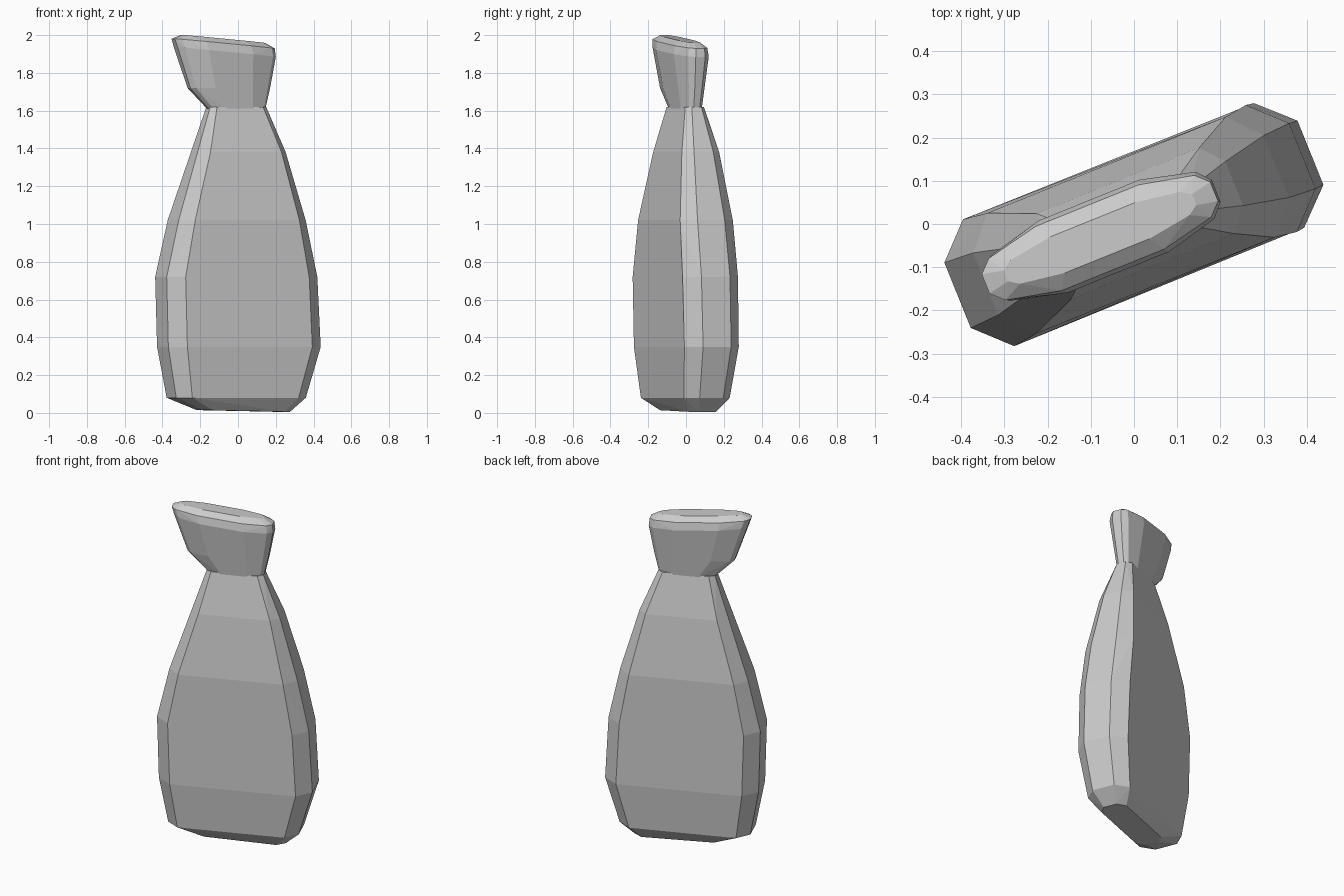
import bpy, bmesh
from math import radians
from mathutils import Matrix, Vector

if "Cube" in bpy.data.objects:
    bpy.data.objects.remove(bpy.data.objects["Cube"], do_unlink=True)

grey = bpy.data.materials.new("plain grey")
grey.use_nodes = True
grey.diffuse_color = (0.6, 0.6, 0.6, 1)
grey.node_tree.nodes["Principled BSDF"].inputs["Base Color"].default_value = (0.6, 0.6, 0.6, 1)

TURN = Matrix.Rotation(radians(22), 4, 'Z')


def faceted_hull(name, sections, corners):
    """Wrap flat facets round sections of (height, left end, right end, half depth, tilt)."""
    bm = bmesh.new()
    for z, low, high, depth, tilt in sections:
        mid, half = (low + high) / 2, (high - low) / 2
        for a, b in corners:
            for sx in (-1, 1):
                for sy in (-1, 1):
                    u = mid + sx * a * half
                    bm.verts.new(TURN @ Vector((u, sy * b * depth, z - tilt * (u - mid))))
    hull = bmesh.ops.convex_hull(bm, input=bm.verts)
    loose = {v for v in hull["geom_interior"] + hull["geom_unused"]
             if isinstance(v, bmesh.types.BMVert)}
    bmesh.ops.delete(bm, geom=list(loose), context='VERTS')
    bmesh.ops.dissolve_limit(bm, angle_limit=radians(3), verts=bm.verts, edges=bm.edges)
    bmesh.ops.recalc_face_normals(bm, faces=bm.faces)
    mesh = bpy.data.meshes.new(name)
    bm.to_mesh(mesh)
    bm.free()
    mesh.materials.append(grey)
    obj = bpy.data.objects.new(name, mesh)
    bpy.context.collection.objects.link(obj)
    return obj


# Full sack body, rounded at the base and narrowing to the tie
faceted_hull("sack_body", [
    (0.01, -0.22, 0.28, 0.08, 0.02),
    (0.08, -0.38, 0.36, 0.135, 0),
    (0.35, -0.43, 0.44, 0.16, 0),
    (0.72, -0.44, 0.42, 0.163, 0),
    (1.02, -0.37, 0.355, 0.155, 0),
    (1.38, -0.245, 0.25, 0.11, 0),
    (1.62, -0.17, 0.15, 0.055, 0),
], [(1, 0.5), (0.82, 0.97)])

# Gathered mouth flaring above the tie, leaning to one side
faceted_hull("sack_mouth", [
    (1.61, -0.17, 0.15, 0.055, 0),
    (1.72, -0.28, 0.175, 0.068, 0),
    (1.91, -0.355, 0.205, 0.09, 0.09),
    (1.955, -0.37, 0.2, 0.08, 0.09),
    (1.98, -0.32, 0.15, 0.045, 0.09),
], [(1, 0.3), (0.9, 0.65), (0.45, 1)])
